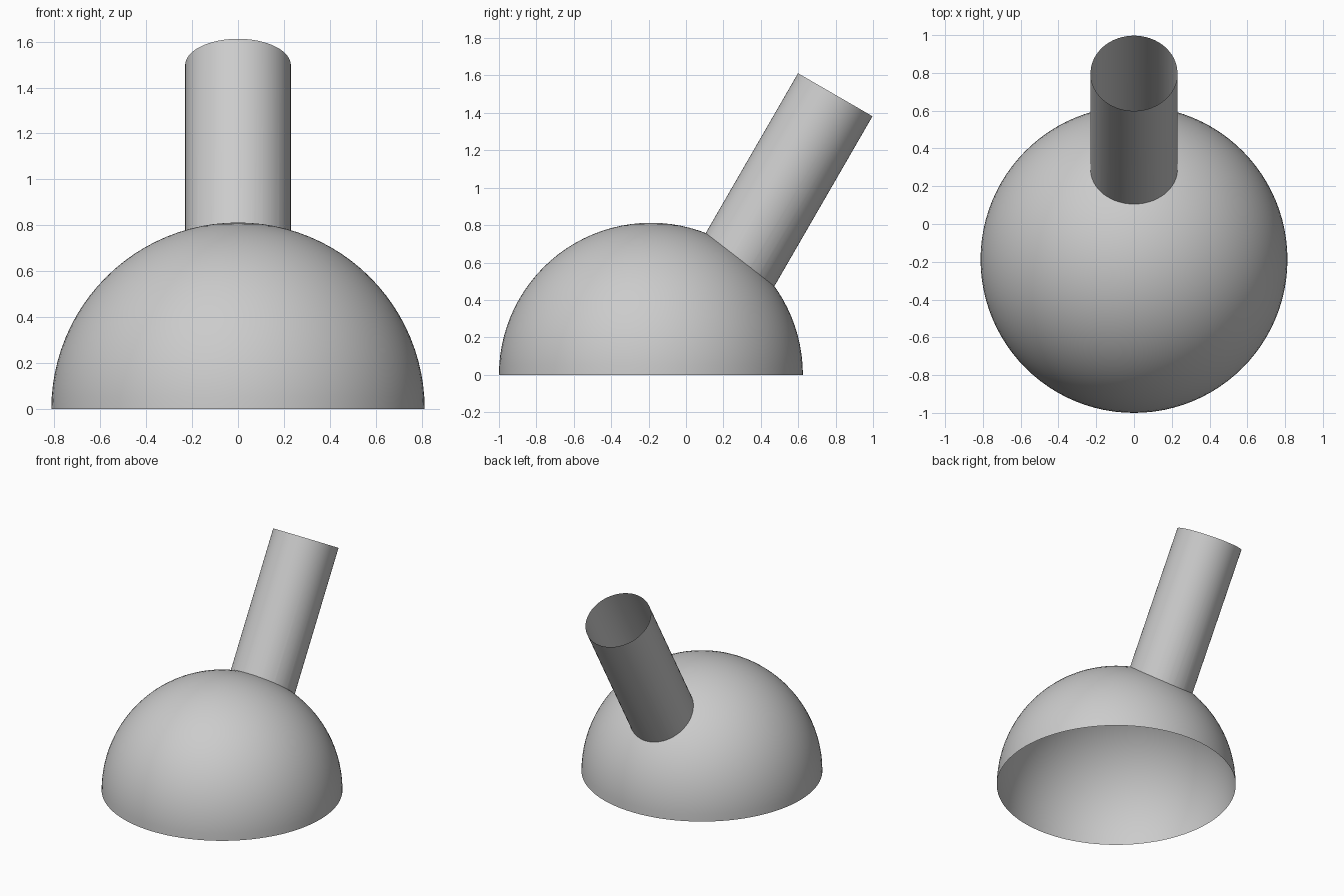
import bpy, bmesh, math
from mathutils import Vector, Matrix

if "Cube" in bpy.data.objects:
    bpy.data.objects.remove(bpy.data.objects["Cube"])

R, CY = 0.8125, -0.1875          # dome radius and centre
TILT = math.radians(30)
AXIS = Vector((0, math.sin(TILT), math.cos(TILT)))
TOP = Vector((0, 0.798, 1.497))  # centre of the tube mouth
TUBE_R, TUBE_L = 0.23, 1.35


def to_object(name, bm):
    bmesh.ops.recalc_face_normals(bm, faces=bm.faces)
    mesh = bpy.data.meshes.new(name)
    bm.to_mesh(mesh)
    bm.free()
    obj = bpy.data.objects.new(name, mesh)
    bpy.context.collection.objects.link(obj)
    return obj


# Dome: upper half of a sphere, closed for the union
bm = bmesh.new()
bmesh.ops.create_uvsphere(bm, u_segments=96, v_segments=48, radius=R,
                          matrix=Matrix.Translation((0, CY, 0)))
bmesh.ops.delete(bm, geom=[v for v in bm.verts if v.co.z < -1e-4], context='VERTS')
bmesh.ops.holes_fill(bm, edges=[e for e in bm.edges if e.is_boundary], sides=0)
dome = to_object("dome_with_tube", bm)

# Tilted tube, starting inside the dome
bm = bmesh.new()
place = Matrix.Translation(TOP - AXIS * TUBE_L / 2) @ Matrix.Rotation(-TILT, 4, 'X')
bmesh.ops.create_cone(bm, cap_ends=True, segments=64, radius1=TUBE_R,
                      radius2=TUBE_R, depth=TUBE_L, matrix=place)
tube = to_object("tube_helper", bm)
tube.hide_render = True

# Join the two into one skin
mod = dome.modifiers.new("join", 'BOOLEAN')
mod.operation, mod.solver, mod.object = 'UNION', 'EXACT', tube
bpy.context.view_layer.objects.active = dome
dome.select_set(True)
bpy.ops.object.modifier_apply(modifier=mod.name)
bpy.data.objects.remove(tube)

# Open the dome base and the tube mouth
bm = bmesh.new()
bm.from_mesh(dome.data)
caps = [f for f in bm.faces
        if all(abs(v.co.z) < 1e-3 for v in f.verts)
        or all(abs((v.co - TOP).dot(AXIS)) < 1e-3 for v in f.verts)]
bmesh.ops.delete(bm, geom=caps, context='FACES')
bm.to_mesh(dome.data)
bm.free()
bpy.ops.object.shade_smooth_by_angle(angle=math.radians(30))
